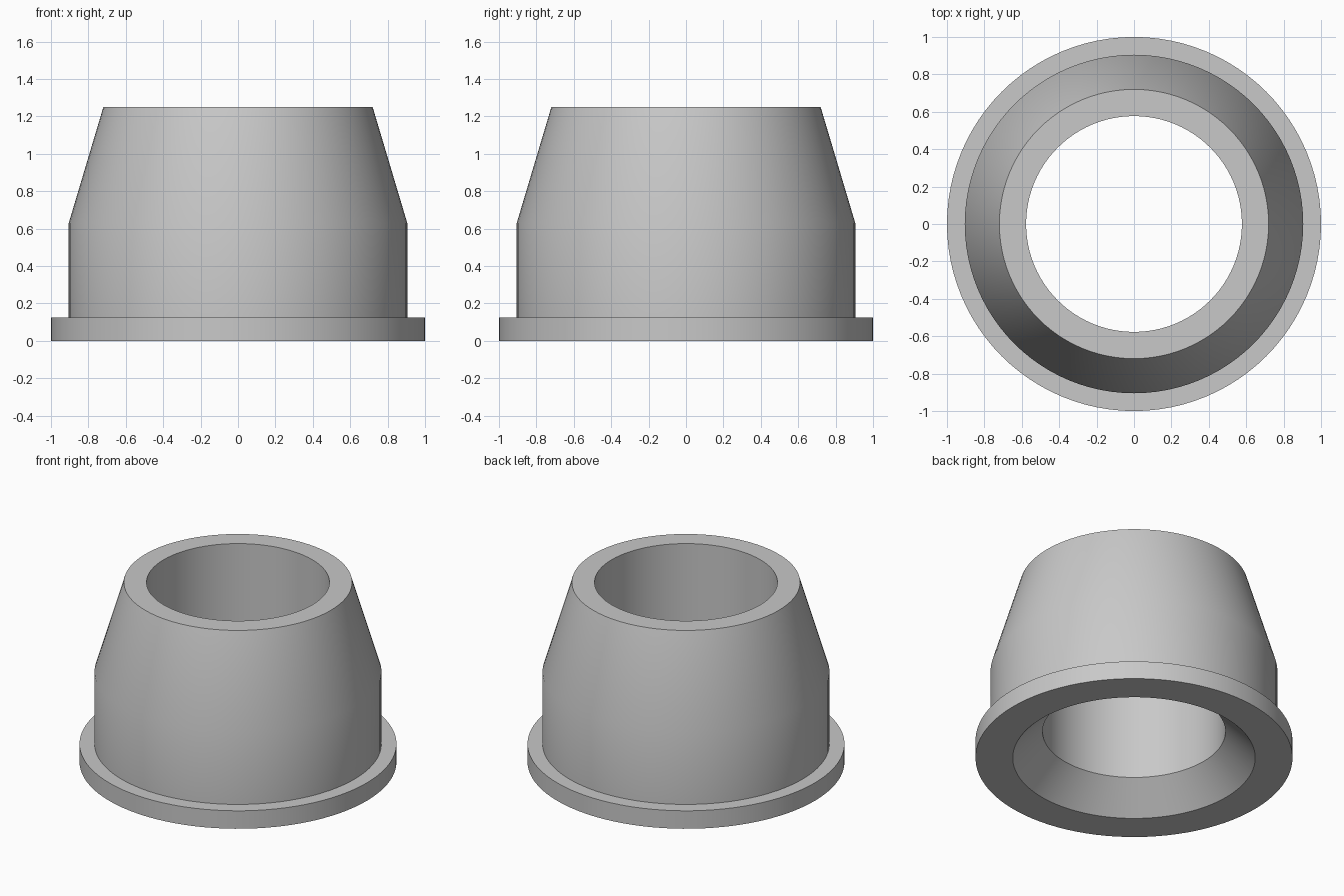
import bpy
import bmesh
import math
from mathutils import Matrix, Vector

if "Cube" in bpy.data.objects:
    bpy.data.objects.remove(bpy.data.objects["Cube"], do_unlink=True)

SEGMENTS = 96

# Plain grey material
grey = bpy.data.materials.new("plain grey")
grey.use_nodes = True
color = (0.58, 0.58, 0.58, 1)
grey.diffuse_color = color
grey.node_tree.nodes["Principled BSDF"].inputs["Base Color"].default_value = color


def lathe(name, profile, material):
    """Spin a closed (radius, height) profile around the z axis."""
    bm = bmesh.new()
    verts = [bm.verts.new((r, 0, z)) for r, z in profile]
    edges = [bm.edges.new((a, b)) for a, b in zip(verts, verts[1:] + verts[:1])]
    bmesh.ops.spin(bm, geom=verts + edges, cent=(0, 0, 0), axis=(0, 0, 1),
                   angle=math.tau, steps=SEGMENTS, use_merge=True)
    bmesh.ops.remove_doubles(bm, verts=bm.verts, dist=0.0001)
    bmesh.ops.recalc_face_normals(bm, faces=bm.faces)
    mesh = bpy.data.meshes.new(name)
    bm.to_mesh(mesh)
    bm.free()
    mesh.materials.append(material)
    obj = bpy.data.objects.new(name, mesh)
    bpy.context.collection.objects.link(obj)
    bpy.ops.object.select_all(action="DESELECT")
    bpy.context.view_layer.objects.active = obj
    obj.select_set(True)
    bpy.ops.object.shade_smooth_by_angle(angle=math.radians(30))
    return obj


# Flanged bushing: flange, straight wall, tapered neck, bore, flared mouth below
lathe("flanged_bushing", [
    (0.765, 0), (1, 0), (1, 0.125), (0.905, 0.125),
    (0.905, 0.63), (0.72, 1.25),
    (0.577, 1.25), (0.577, 0.19),
], grey)
